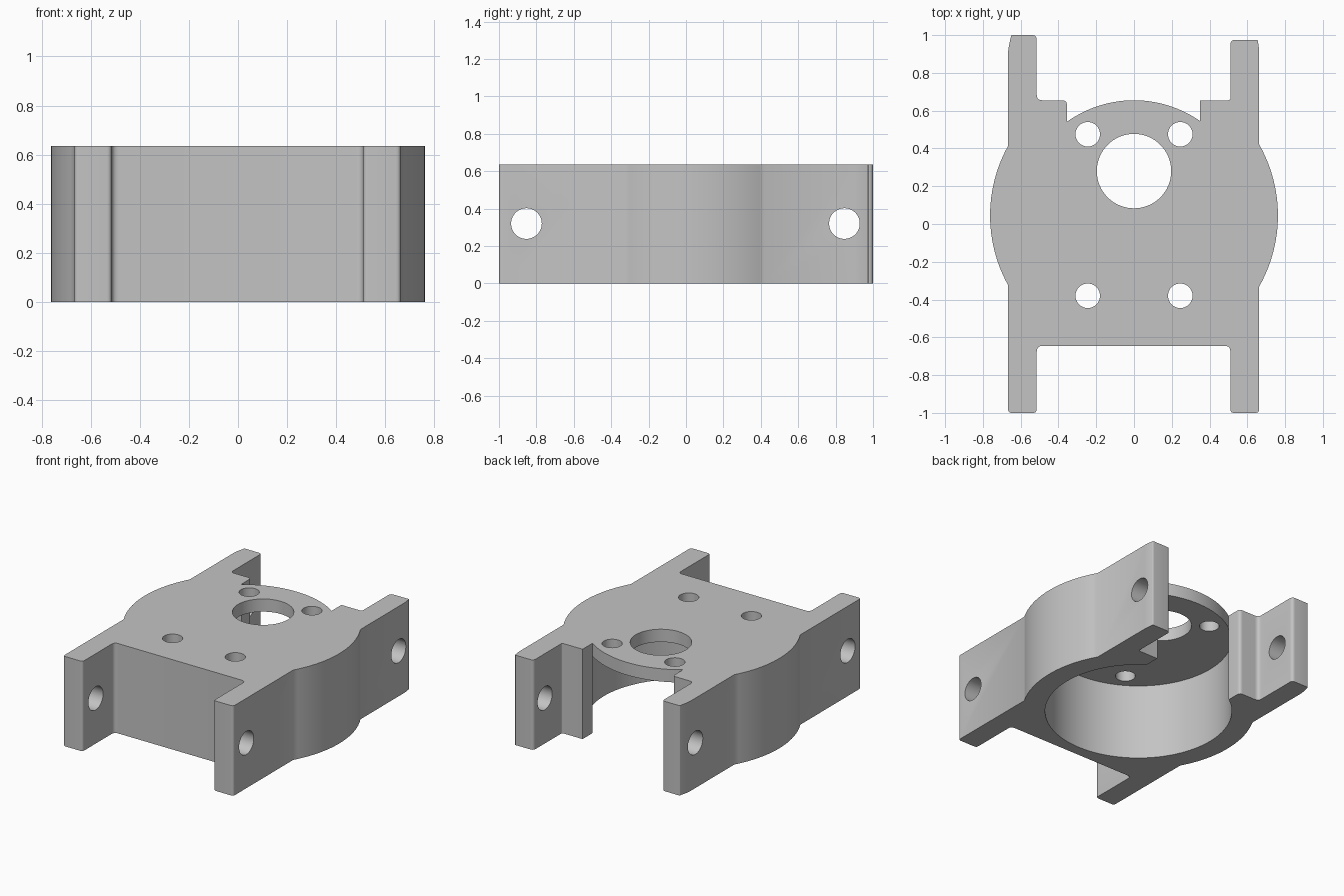
import bpy, bmesh, math
from mathutils import Vector

cube = bpy.data.objects.get("Cube")
if cube:
    bpy.data.objects.remove(cube, do_unlink=True)

HEIGHT = 0.635
PLATE = 0.09            # thickness of the top plate
CENTRE_Y = 0.045        # centre of the round housing
OUTER_R, POCKET_R = 0.762, 0.61

grey = bpy.data.materials.new("plain_grey")
grey.use_nodes = True
colour = (0.55, 0.55, 0.55, 1)
grey.diffuse_color = colour
grey.node_tree.nodes["Principled BSDF"].inputs["Base Color"].default_value = colour


def arc(radius, start, end, steps):
    """Sharp profile points on a circle about the housing centre."""
    angles = [start + (end - start) * i / steps for i in range(steps + 1)]
    return [(radius * math.cos(a), CENTRE_Y + radius * math.sin(a), 0) for a in angles]


def rounded(corners, steps=5):
    """Turn (x, y, radius) corners into a profile with filleted corners."""
    out = []
    for i, (x, y, r) in enumerate(corners):
        p = Vector((x, y))
        if r == 0:
            out.append(p)
            continue
        a = (Vector(corners[i - 1][:2]) - p).normalized()
        b = (Vector(corners[(i + 1) % len(corners)][:2]) - p).normalized()
        reach = r / math.tan(a.angle(b) / 2)
        for k in range(steps + 1):
            t = k / steps
            out.append(p + a * reach * (1 - t) ** 2 + b * reach * t ** 2)
    return out


def cut(body, name, location, radius, depth, rotation=(0, 0, 0), sides=48):
    """Subtract a round hole from the body."""
    bpy.ops.mesh.primitive_cylinder_add(vertices=sides, radius=radius, depth=depth,
                                        location=location, rotation=rotation)
    cutter = bpy.context.object
    cutter.name = name
    cutter.hide_render = True
    cutter.data.materials.append(grey)
    mod = body.modifiers.new(name, "BOOLEAN")
    mod.operation = "DIFFERENCE"
    mod.solver = "EXACT"
    mod.object = cutter
    bpy.context.view_layer.objects.active = body
    bpy.ops.object.modifier_apply(modifier=mod.name)
    bpy.data.objects.remove(cutter, do_unlink=True)


# Outline: four legs, bulging sides and a disc edge in the back notch
right = math.acos(0.663 / OUTER_R)
left = math.acos(0.667 / OUTER_R)
notch_r = math.acos(0.35 / POCKET_R)
notch_l = math.acos(0.355 / POCKET_R)
F = 0.03
corners = [(-0.515, -0.645, F), (0.51, -0.645, F), (0.51, -1, 0.02), (0.663, -1, 0.02)]
corners += arc(OUTER_R, -right, right, 24)
corners += [(0.663, 0.92, 0.25), (0.655, 0.975, 0.008), (0.51, 0.975, 0.025),
            (0.51, 0.655, 0.012), (0.35, 0.655, 0)]
corners += arc(POCKET_R, notch_r, math.pi - notch_l, 28)
corners += [(-0.355, 0.655, 0.025), (-0.515, 0.655, F), (-0.515, 1, 0.025),
            (-0.65, 1, 0.008), (-0.667, 0.92, 0.25)]
corners += arc(OUTER_R, math.pi - left, math.pi + left, 24)
corners += [(-0.667, -1, 0.02), (-0.515, -1, 0.02)]

bm = bmesh.new()
face = bm.faces.new([bm.verts.new((p.x, p.y, 0)) for p in rounded(corners)])
top = bmesh.ops.extrude_face_region(bm, geom=[face])
bmesh.ops.translate(bm, vec=(0, 0, HEIGHT),
                    verts=[v for v in top["geom"] if isinstance(v, bmesh.types.BMVert)])
bmesh.ops.recalc_face_normals(bm, faces=bm.faces)
mesh = bpy.data.meshes.new("mounting_bracket")
bm.to_mesh(mesh)
bm.free()
mesh.materials.append(grey)
bracket = bpy.data.objects.new("mounting_bracket", mesh)
bpy.context.collection.objects.link(bracket)

# Deep round pocket open at the bottom and through the back notch
pocket_top = HEIGHT - PLATE
cut(bracket, "pocket", (0, CENTRE_Y, pocket_top - 0.5), POCKET_R + 0.002, 1, sides=128)

# Shaft hole and four screw holes in the plate
cut(bracket, "shaft_hole", (0, 0.28, HEIGHT), 0.197, 0.5, sides=64)
for x in (-0.245, 0.245):
    for y in (-0.38, 0.475):
        cut(bracket, "screw_hole", (x, y, HEIGHT), 0.065, 0.5)

# Cross holes through the legs
for y in (-0.853, 0.847):
    cut(bracket, "leg_hole", (0, y, 0.32), 0.082, 3, (0, math.pi / 2, 0))

bpy.ops.object.select_all(action="DESELECT")
bracket.select_set(True)
bpy.context.view_layer.objects.active = bracket
bpy.ops.object.shade_smooth_by_angle(angle=math.radians(30))
